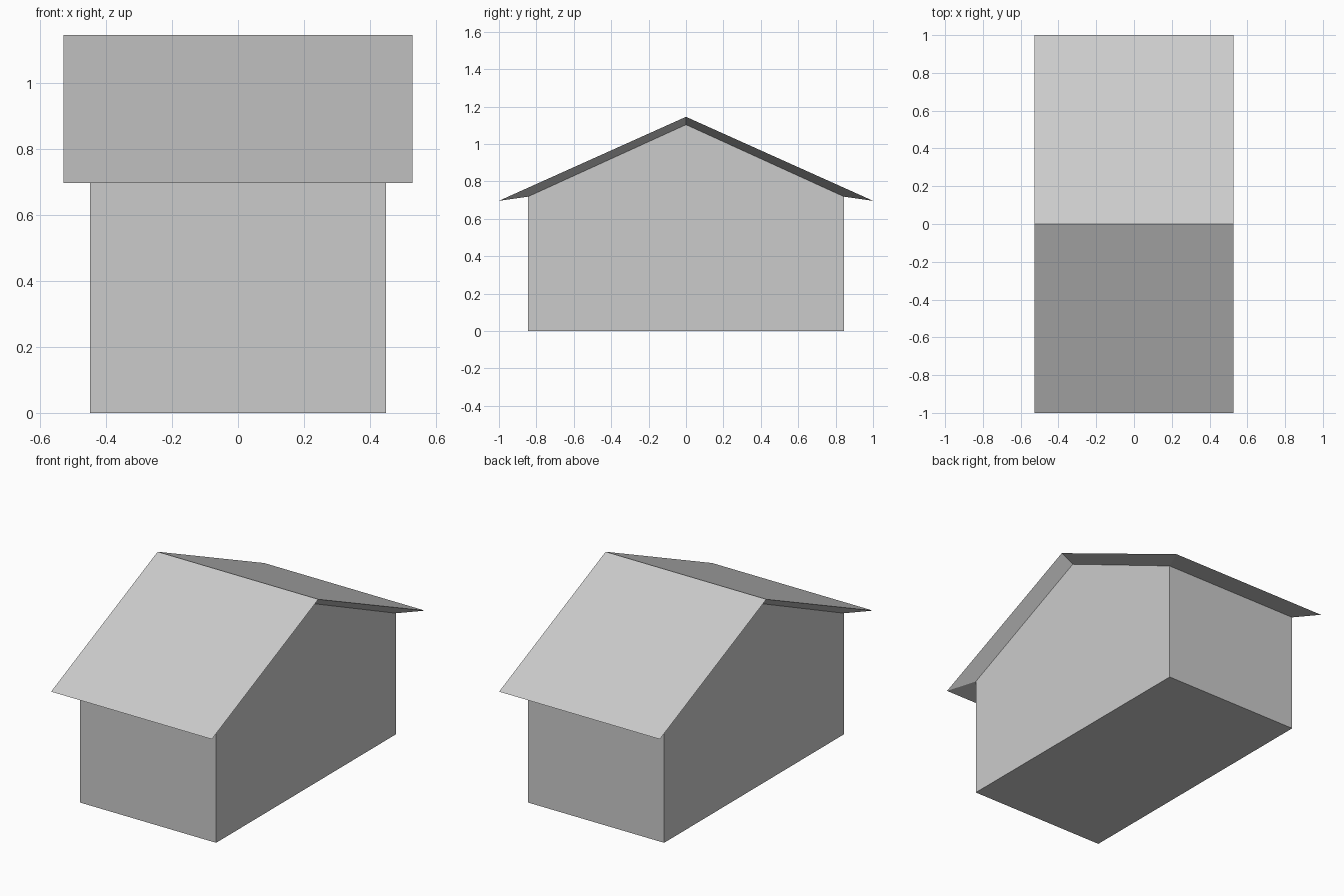
import bpy, bmesh

if "Cube" in bpy.data.objects:
    bpy.data.objects.remove(bpy.data.objects["Cube"])

WALL_X, ROOF_X = 0.448, 0.528
# Half-section points as (y, z)
wall_profile = [(-0.845, 0), (-0.845, 0.718), (0, 1.103), (0.845, 0.718), (0.845, 0)]
roof_profile = [(-1, 0.696), (0, 1.145), (1, 0.696)]

bm = bmesh.new()


def section(profile, x):
    return [bm.verts.new((x, y, z)) for y, z in profile]


def bridge(a, b):
    for i in range(len(a) - 1):
        bm.faces.new((a[i], a[i + 1], b[i + 1], b[i]))


walls = [section(wall_profile, s * WALL_X) for s in (-1, 1)]
roofs = [section(roof_profile, s * ROOF_X) for s in (-1, 1)]

# Roof slopes
bridge(*roofs)

# Gable walls and the bevelled underside of the roof along each gable
for wall, roof in zip(walls, roofs):
    bm.faces.new(wall)
    bridge(wall[1:4], roof)

# Front and back walls, and the underside of each eave
(wl, wr), (rl, rr) = walls, roofs
for foot, top, eave in ((0, 1, 0), (4, 3, 2)):
    bm.faces.new((wl[foot], wl[top], wr[top], wr[foot]))
    bm.faces.new((wl[top], rl[eave], rr[eave], wr[top]))

# Floor
bm.faces.new((wl[0], wr[0], wr[4], wl[4]))

bmesh.ops.recalc_face_normals(bm, faces=bm.faces)
mesh = bpy.data.meshes.new("house")
bm.to_mesh(mesh)
bm.free()
house = bpy.data.objects.new("house", mesh)
bpy.context.collection.objects.link(house)
